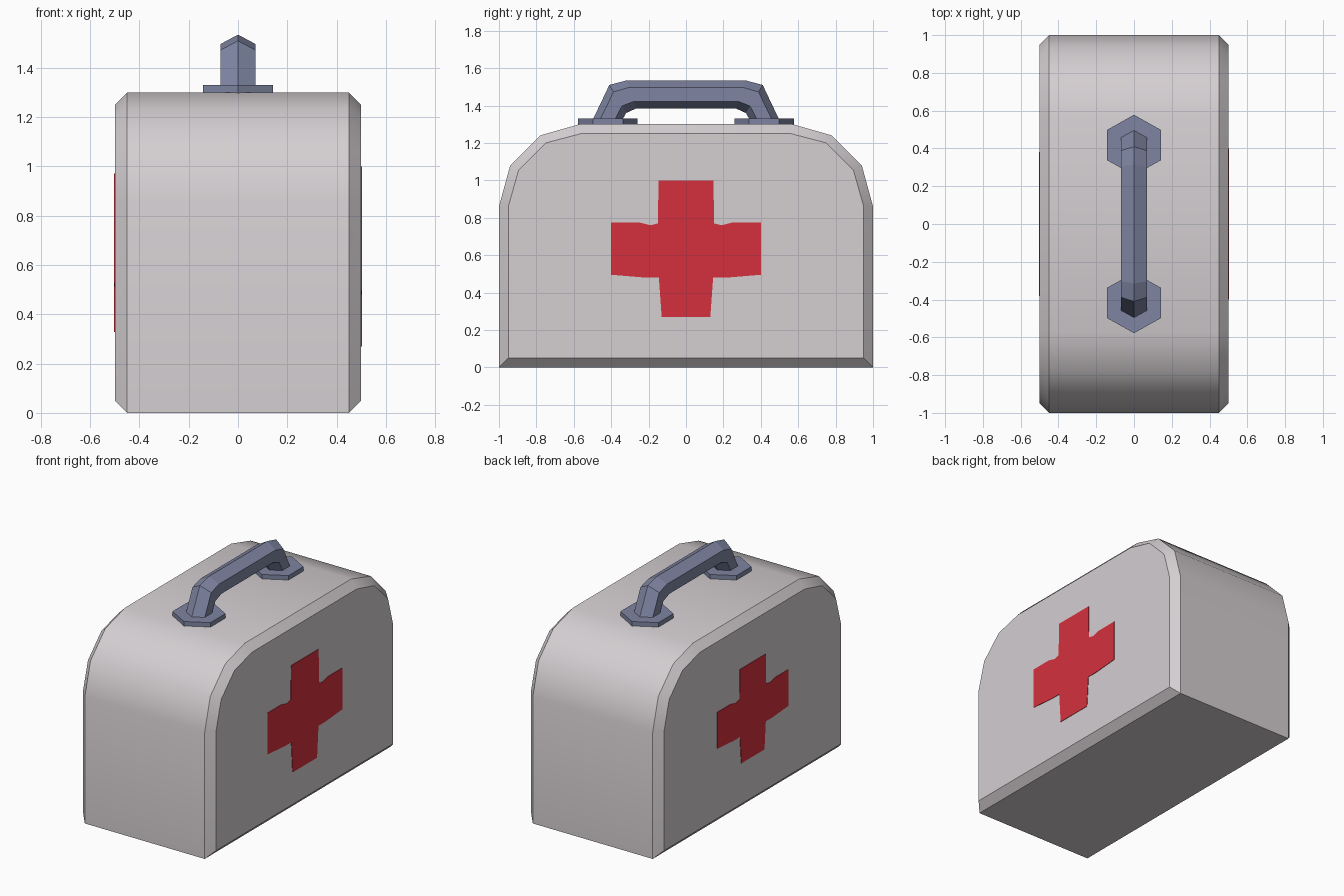
import bpy, bmesh, math

if "Cube" in bpy.data.objects:
    bpy.data.objects.remove(bpy.data.objects["Cube"])


def material(name, rgb):
    m = bpy.data.materials.new(name)
    m.diffuse_color = (*rgb, 1)
    m.use_nodes = True
    m.node_tree.nodes["Principled BSDF"].inputs["Base Color"].default_value = m.diffuse_color
    return m


SHELL = material("pale_grey", (0.66, 0.62, 0.64))
BLUE = material("slate_blue", (0.21, 0.235, 0.36))
RED = material("red", (0.66, 0.03, 0.047))


def loft(name, rings, mat, smooth=None):
    """Skin a row of equal-length rings and cap both ends."""
    bm = bmesh.new()
    rows = [[bm.verts.new(p) for p in ring] for ring in rings]
    n = len(rows[0])
    for a, b in zip(rows, rows[1:]):
        for i in range(n):
            j = (i + 1) % n
            bm.faces.new((a[i], a[j], b[j], b[i]))
    bm.faces.new(rows[0])
    bm.faces.new(rows[-1])
    bmesh.ops.recalc_face_normals(bm, faces=bm.faces)
    me = bpy.data.meshes.new(name)
    bm.to_mesh(me)
    bm.free()
    ob = bpy.data.objects.new(name, me)
    bpy.context.collection.objects.link(ob)
    me.materials.append(mat)
    if smooth:
        bpy.ops.object.select_all(action='DESELECT')
        ob.select_set(True)
        bpy.context.view_layer.objects.active = ob
        bpy.ops.object.shade_smooth_by_angle(angle=math.radians(smooth))
    return ob


def mirrored(half):
    return half + [(-y, z) for y, z in reversed(half)]


# Case: domed profile, chamfered towards both flat sides
outer = mirrored([(1, 0), (1, 0.86), (0.94, 1.08), (0.78, 1.24), (0.57, 1.30)])
inner = mirrored([(0.95, 0.05), (0.95, 0.86), (0.895, 1.055), (0.75, 1.20), (0.56, 1.25)])
loft("case_body",
     [[(x, y, z) for y, z in prof]
      for x, prof in ((-0.5, inner), (-0.45, outer), (0.45, outer), (0.5, inner))],
     SHELL, 35)

# Crosses: thin slightly hand-cut plates, the left one a little smaller
cross = mirrored([(0.13, 0.27), (0.145, 0.48), (0.22, 0.48), (0.40, 0.495),
                  (0.40, 0.775), (0.25, 0.775), (0.19, 0.76), (0.15, 0.77), (0.147, 1.0)])
small = [(y * 0.95, 0.645 + (z - 0.63) * 0.88) for y, z in cross]
for name, side, prof in (("right_cross", 1, cross), ("left_cross", -1, small)):
    loft(name, [[(side * x, y, z) for y, z in prof] for x in (0.498, 0.503)], RED)

# Handle: six-sided section swept along an arch (outer ridge, inner ridge)
half = [((0.505, 1.31), (0.36, 1.29)), ((0.41, 1.51), (0.32, 1.36)),
        ((0.315, 1.535), (0.265, 1.385))]
stations = half + [((-a[0], a[1]), (-b[0], b[1])) for a, b in reversed(half)]


def section(a, b):
    return [(x, a[0] + (b[0] - a[0]) * t, a[1] + (b[1] - a[1]) * t)
            for x, t in ((0, 0), (0.07, 0.25), (0.07, 0.75),
                         (0, 1), (-0.07, 0.75), (-0.07, 0.25))]


loft("handle", [section(a, b) for a, b in stations], BLUE)

# Hexagonal mounting plates under the handle ends
for name, yc in (("front_handle_mount", -0.418), ("back_handle_mount", 0.418)):
    loft(name, [[(0.165 * math.sin(k * math.pi / 3), yc + 0.16 * math.cos(k * math.pi / 3), z)
                 for k in range(6)] for z in (1.29, 1.33)], BLUE)
